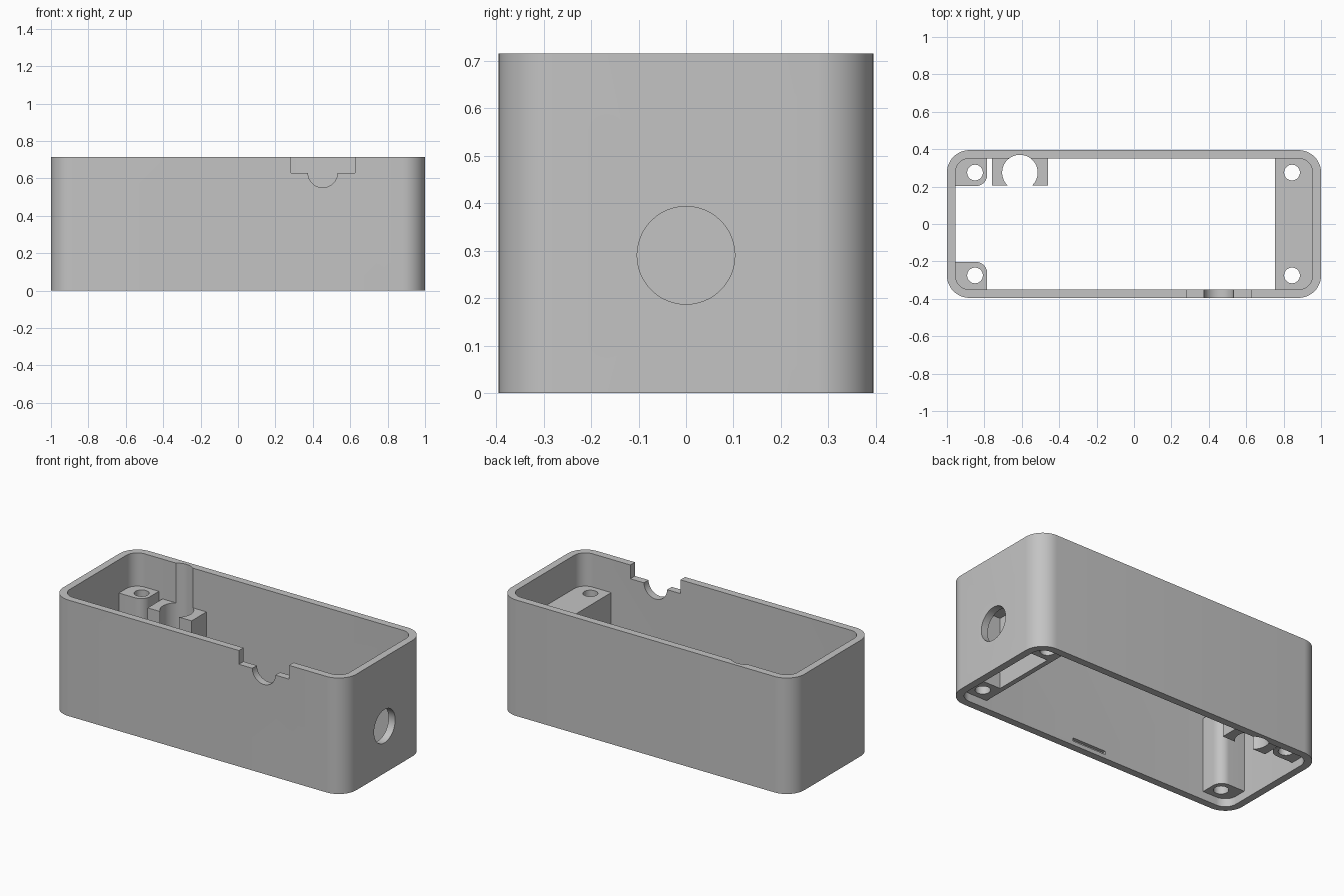
import bpy, bmesh, math
from mathutils import Matrix

if "Cube" in bpy.data.objects:
    bpy.data.objects.remove(bpy.data.objects["Cube"], do_unlink=True)

grey = bpy.data.materials.new("plain_grey")
grey.use_nodes = True
grey.diffuse_color = (0.55, 0.55, 0.55, 1)
grey.node_tree.nodes["Principled BSDF"].inputs["Base Color"].default_value = (0.55, 0.55, 0.55, 1)

HEIGHT = 0.715
FLOOR = 0.05       # underside of the inner fittings
TOP = 0.51         # top of the screw posts


def make_object(name, bm):
    bmesh.ops.recalc_face_normals(bm, faces=bm.faces)
    mesh = bpy.data.meshes.new(name)
    bm.to_mesh(mesh)
    bm.free()
    mesh.materials.append(grey)
    obj = bpy.data.objects.new(name, mesh)
    bpy.context.collection.objects.link(obj)
    return obj


def prism(name, x, y, z, radii=(0, 0, 0, 0), steps=12):
    """Upright box; radii round the corners from (+x,+y) counter-clockwise."""
    corners = [(x[1], y[1], -1, -1), (x[0], y[1], 1, -1),
               (x[0], y[0], 1, 1), (x[1], y[0], -1, 1)]
    bm = bmesh.new()
    ring = []
    for i, ((cx, cy, sx, sy), r) in enumerate(zip(corners, radii)):
        for k in range(steps + 1 if r else 1):
            a = math.pi / 2 * (i + k / steps)
            dx, dy = (sx + math.cos(a), sy + math.sin(a)) if r else (0, 0)
            ring.append(bm.verts.new((cx + r * dx, cy + r * dy, z[0])))
    base = bm.faces.new(ring)
    up = bmesh.ops.extrude_face_region(bm, geom=[base])["geom"]
    verts = [v for v in up if isinstance(v, bmesh.types.BMVert)]
    bmesh.ops.translate(bm, verts=verts, vec=(0, 0, z[1] - z[0]))
    return make_object(name, bm)


def cylinder(name, centre, radius, depth, axis="Z"):
    turn = {"X": Matrix.Rotation(math.pi / 2, 4, "Y"),
            "Y": Matrix.Rotation(math.pi / 2, 4, "X"), "Z": Matrix()}[axis]
    bm = bmesh.new()
    bmesh.ops.create_cone(bm, cap_ends=True, segments=48, radius1=radius, radius2=radius,
                          depth=depth, matrix=Matrix.Translation(centre) @ turn)
    return make_object(name, bm)


def cut(obj, *cutters):
    bpy.context.view_layer.objects.active = obj
    for cutter in cutters:
        cutter.hide_render = True
        mod = obj.modifiers.new("cut", "BOOLEAN")
        mod.operation, mod.solver, mod.object = "DIFFERENCE", "EXACT", cutter
        bpy.ops.object.modifier_apply(modifier=mod.name)
        bpy.data.objects.remove(cutter, do_unlink=True)


def screw_hole(x, y):
    return cylinder("screw_cutter", (x, y, 0.3), 0.042, 1)


def bore():
    return cylinder("bore_cutter", (-0.61, 0.275, 0.4), 0.095, 2)


# Open shell with rounded corners
shell = prism("shell", (-1, 1), (-0.395, 0.395), (0, HEIGHT), (0.12,) * 4)
cut(shell,
    prism("inside", (-0.955, 0.955), (-0.35, 0.35), (-0.5, 1.5), (0.075,) * 4),
    bore(),
    # round opening in the end wall
    cylinder("end_opening", (0.98, 0, 0.29), 0.103, 0.2, "X"),
    # stepped notch in the front rim
    prism("rim_notch", (0.283, 0.625), (-0.6, -0.3), (0.63, 1)),
    cylinder("rim_notch_round", (0.453, -0.4, 0.63), 0.079, 0.3, "Y"),
    # shallow catch slots inside the long walls
    prism("front_slot", (-0.09, 0.14), (-0.37, -0.3), (0.025, 0.045)),
    prism("back_slot", (-0.09, 0.14), (0.3, 0.37), (0.025, 0.045)))

# Screw posts with one rounded inner corner
parts = [shell]
for side, label in ((-1, "front"), (1, "back")):
    y = sorted((side * 0.203, side * 0.36))
    radii = (0.06, 0, 0.06, 0) if side < 0 else (0, 0.06, 0, 0.06)
    post = prism(label + "_screw_post", (-0.965, -0.785), y, (FLOOR, TOP), radii)
    cut(post, screw_hole(-0.85, side * 0.275))
    parts.append(post)

# Full-width end block, hollow underneath between its screw holes
block = prism("end_block", (0.755, 0.965), (-0.36, 0.36), (FLOOR, TOP), (0.06, 0, 0, 0.06))
cut(block, screw_hole(0.845, -0.275), screw_hole(0.845, 0.275),
    prism("pocket", (0.785, 1.1), (-0.2, 0.2), (-0.2, 0.49)))
parts.append(block)

# Clip holder on the back wall, open at the front
holder = prism("clip_holder", (-0.76, -0.46), (0.205, 0.36), (0.03, 0.47))
cut(holder, bore())
parts.append(holder)

bpy.ops.object.select_all(action="DESELECT")
for part in parts:
    part.select_set(True)
bpy.context.view_layer.objects.active = shell
bpy.ops.object.shade_smooth_by_angle(angle=math.radians(30))
